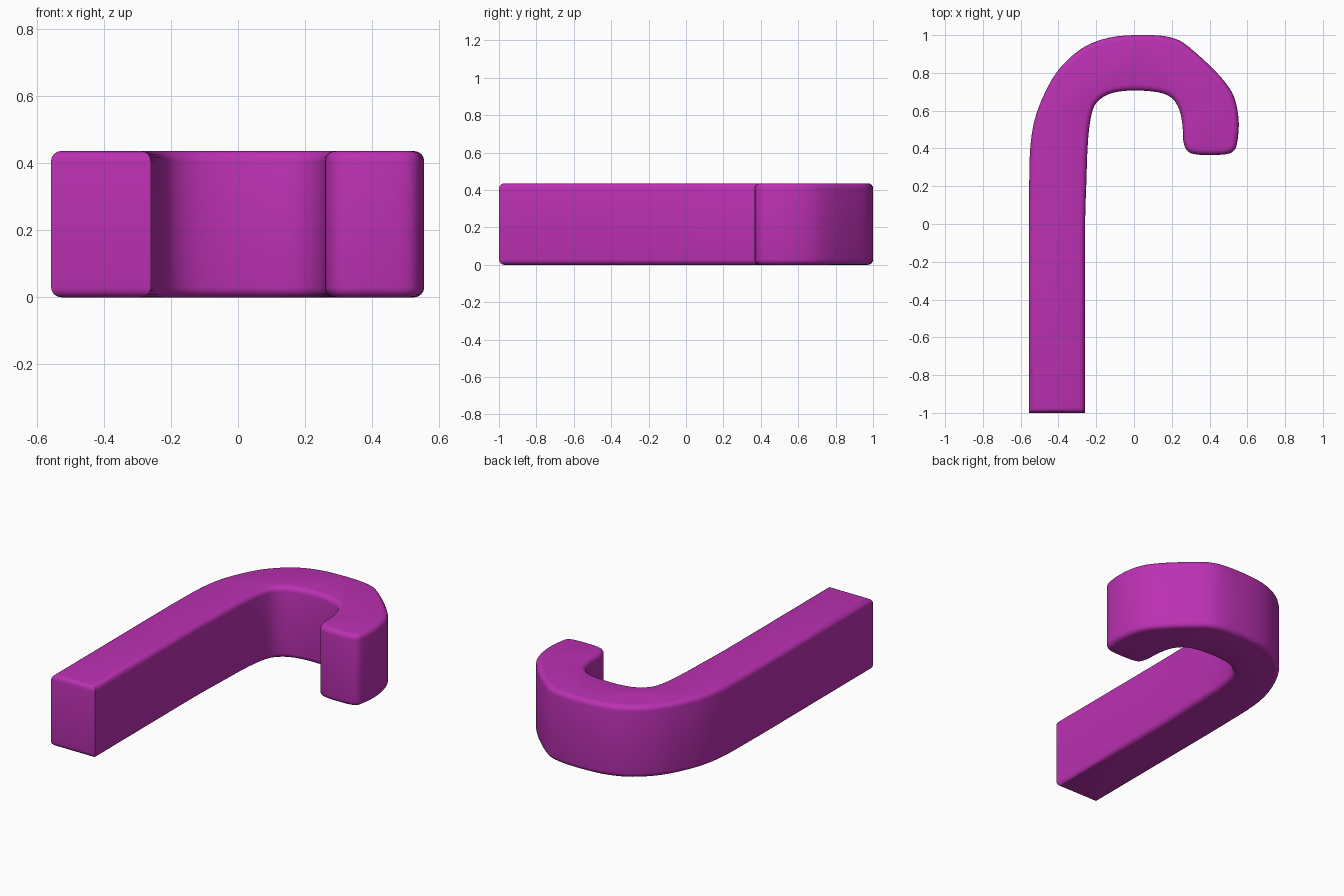
import bpy, bmesh
from mathutils import Vector

if "Cube" in bpy.data.objects:
    bpy.data.objects.remove(bpy.data.objects["Cube"])

HEIGHT, ROUND = 0.436, 0.03

# Hook outline seen from above: outer side, tip, inner side back to the shaft end
OUTLINE = [
    (-0.557, -1), (-0.557, -0.3), (-0.557, 0), (-0.555, 0.2), (-0.548, 0.42),
    (-0.515, 0.59), (-0.435, 0.765), (-0.35, 0.87), (-0.25, 0.945), (-0.13, 0.987),
    (0, 1.0), (0.13, 0.998), (0.22, 0.98), (0.29, 0.938), (0.42, 0.82),
    (0.505, 0.72), (0.54, 0.64), (0.555, 0.53), (0.546, 0.43), (0.53, 0.39),
    (0.49, 0.37), (0.40, 0.365), (0.32, 0.37), (0.28, 0.39), (0.261, 0.44),
    (0.257, 0.52), (0.24, 0.605), (0.2, 0.667), (0.13, 0.697), (0, 0.707),
    (-0.11, 0.695), (-0.18, 0.66), (-0.22, 0.6), (-0.243, 0.45), (-0.253, 0.2),
    (-0.259, 0), (-0.26, -0.3), (-0.26, -1)]


def smooth_path(points, steps=3):
    """Catmull-Rom curve through the points; first and last spans stay straight."""
    p = [Vector(q) for q in points]
    out = [p[0]]
    for a, b, c, d in zip(p, p[1:], p[2:], p[3:]):
        for i in range(steps):
            t = i / steps
            out.append(0.5 * (2 * b + (c - a) * t + (2 * a - 5 * b + 4 * c - d) * t ** 2
                              + (3 * b - a - 3 * c + d) * t ** 3))
    return out + p[-2:]


# Extrude the outline and round its upper and lower rims
bm = bmesh.new()
verts = [bm.verts.new((q.x, q.y, 0)) for q in smooth_path(OUTLINE)]
base = bm.faces.new(verts)
top = bmesh.ops.extrude_face_region(bm, geom=[base], use_keep_orig=True)
bmesh.ops.translate(bm, vec=(0, 0, HEIGHT),
                    verts=[v for v in top["geom"] if isinstance(v, bmesh.types.BMVert)])
bmesh.ops.recalc_face_normals(bm, faces=bm.faces)
rims = [e for e in bm.edges if abs(e.verts[0].co.z - e.verts[1].co.z) < 1e-5]
bmesh.ops.bevel(bm, geom=rims, offset=ROUND, segments=4, profile=0.5,
                affect='EDGES', clamp_overlap=False)
bmesh.ops.recalc_face_normals(bm, faces=bm.faces)

mesh = bpy.data.meshes.new("hook")
bm.to_mesh(mesh)
bm.free()
hook = bpy.data.objects.new("hook", mesh)
bpy.context.collection.objects.link(hook)

mat = bpy.data.materials.new("magenta")
mat.diffuse_color = (0.5, 0.03, 0.45, 1)
mat.use_nodes = True
mat.node_tree.nodes["Principled BSDF"].inputs["Base Color"].default_value = mat.diffuse_color
mesh.materials.append(mat)

bpy.context.view_layer.objects.active = hook
hook.select_set(True)
bpy.ops.object.shade_smooth_by_angle(angle=0.7)
